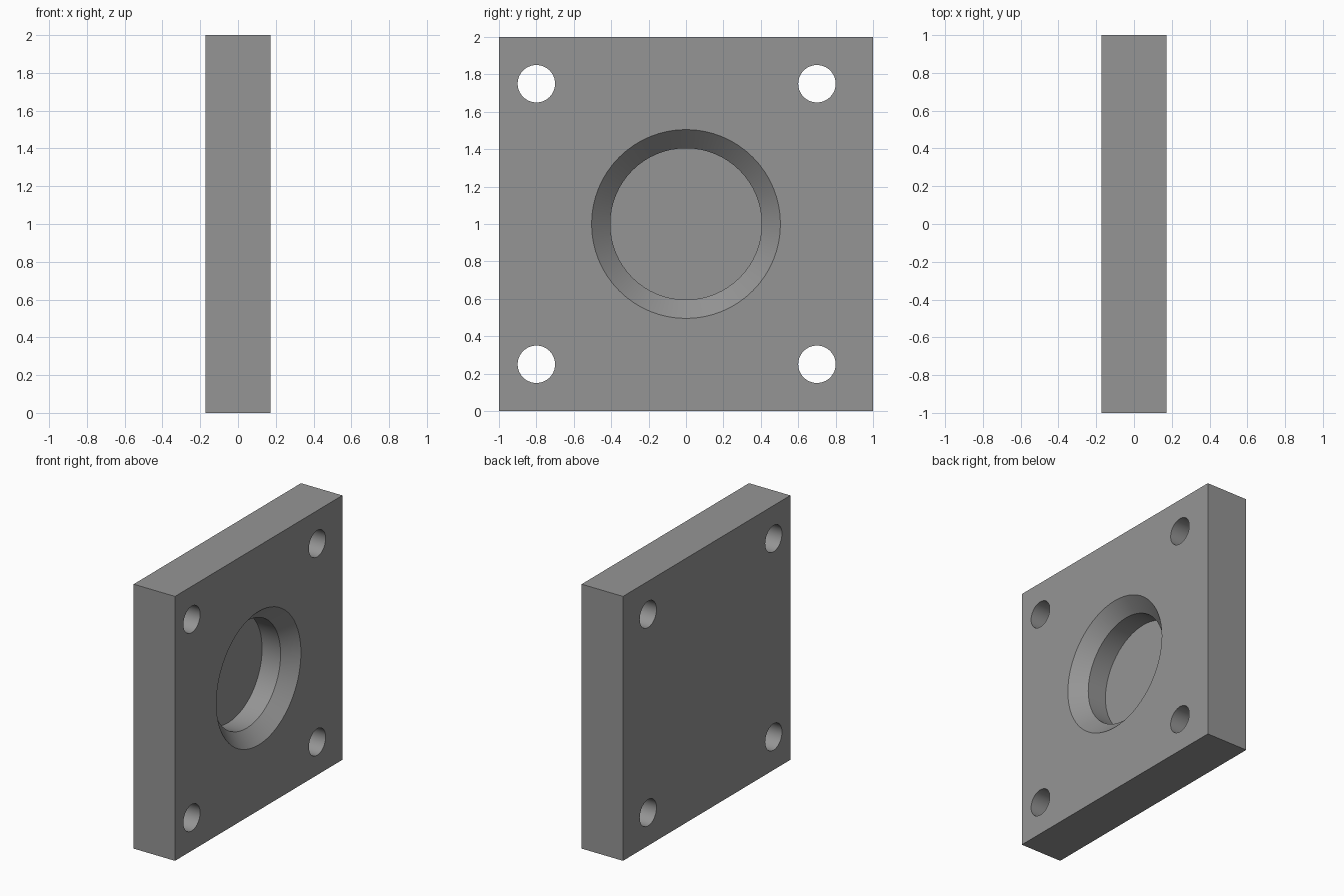
import bpy, bmesh, math
from mathutils import Matrix

if "Cube" in bpy.data.objects:
    bpy.data.objects.remove(bpy.data.objects["Cube"])

HALF_T = 0.173      # half plate thickness along x
SEG = 64

grey = bpy.data.materials.new("plain grey")
grey.diffuse_color = (0.3, 0.3, 0.3, 1)
grey.use_nodes = True
grey.node_tree.nodes["Principled BSDF"].inputs["Base Color"].default_value = grey.diffuse_color


def make_object(name, bm):
    bmesh.ops.recalc_face_normals(bm, faces=bm.faces)
    mesh = bpy.data.meshes.new(name)
    bm.to_mesh(mesh)
    bm.free()
    mesh.materials.append(grey)
    obj = bpy.data.objects.new(name, mesh)
    bpy.context.collection.objects.link(obj)
    return obj


def turned_cutter(name, y, z, profile):
    """Closed solid turned about the x axis from (x, radius) points."""
    bm = bmesh.new()
    rings = []
    for x, r in profile:
        rings.append([bm.verts.new((x, y + r * math.cos(a), z + r * math.sin(a)))
                      for a in (2 * math.pi * i / SEG for i in range(SEG))])
    for low, high in zip(rings, rings[1:]):
        for i in range(SEG):
            j = (i + 1) % SEG
            bm.faces.new((low[i], low[j], high[j], high[i]))
    bm.faces.new(rings[0])
    bm.faces.new(rings[-1])
    obj = make_object(name, bm)
    obj.hide_render = True
    return obj


# Square plate
bm = bmesh.new()
bmesh.ops.create_cube(bm, size=1, matrix=Matrix.Translation((0, 0, 1))
                      @ Matrix.Diagonal((2 * HALF_T, 2, 2, 1)))
plate = make_object("mounting_plate", bm)

# Blind centre recess with a chamfered mouth on the +x side
cutters = [turned_cutter("recess_cutter", 0, 1.0, [
    (HALF_T - 0.255, 0.405), (HALF_T - 0.1, 0.405),
    (HALF_T, 0.505), (HALF_T + 0.1, 0.605)])]

# Four through holes, set off-centre along y
for y in (-0.8, 0.7):
    for z in (0.25, 1.75):
        cutters.append(turned_cutter("bolt_hole_cutter", y, z,
                                     [(-0.4, 0.1), (0.4, 0.1)]))

# Cut the openings, then drop the cutters
bpy.context.view_layer.objects.active = plate
plate.select_set(True)
for cutter in cutters:
    mod = plate.modifiers.new("cut", 'BOOLEAN')
    mod.operation = 'DIFFERENCE'
    mod.solver = 'EXACT'
    mod.object = cutter
    bpy.ops.object.modifier_apply(modifier=mod.name)
    bpy.data.objects.remove(cutter)

bpy.ops.object.shade_smooth_by_angle(angle=math.radians(30))
